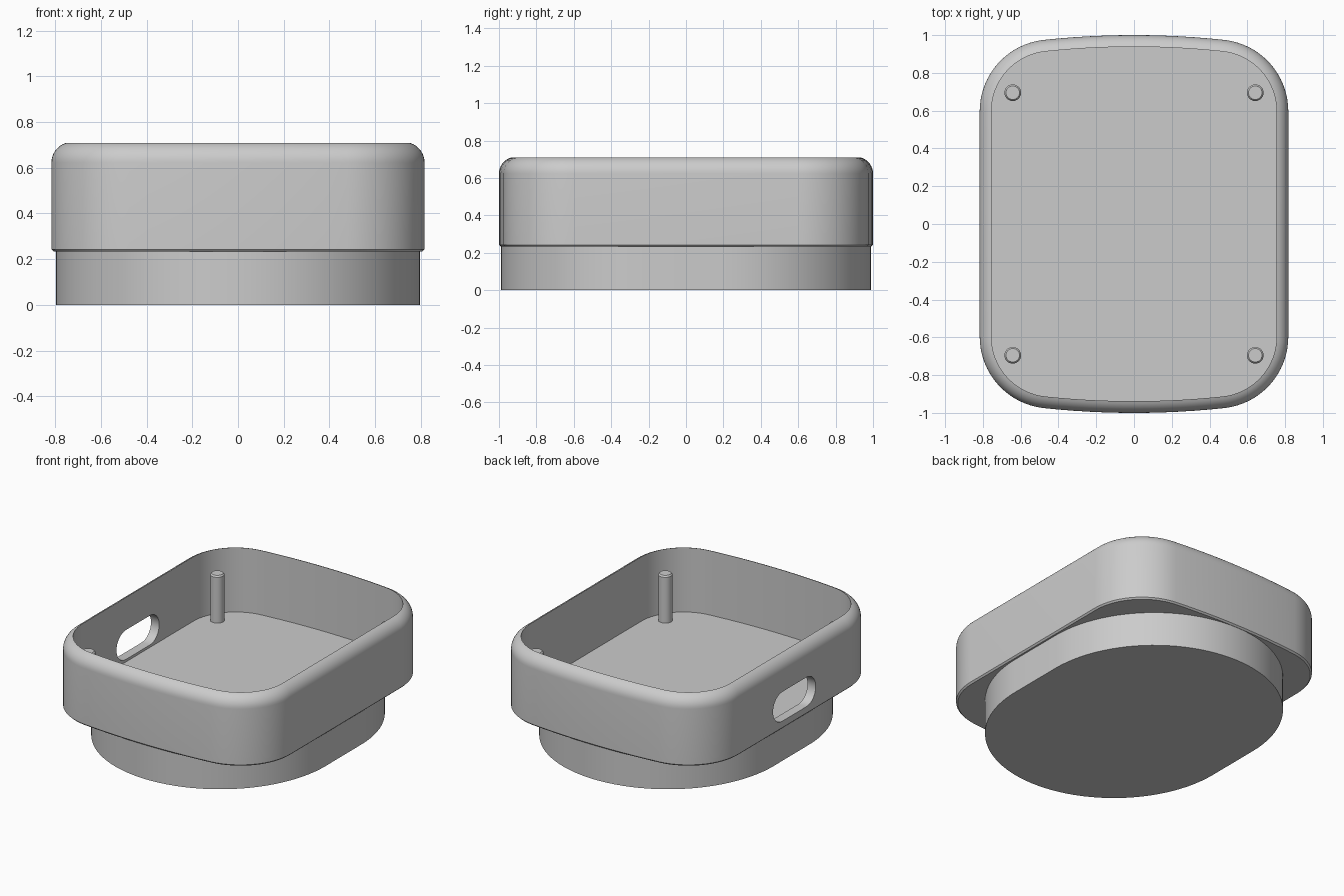
import bpy, bmesh
from math import sin, cos, pi, atan2, sqrt, acos, radians

cube = bpy.data.objects.get("Cube")
if cube:
    bpy.data.objects.remove(cube, do_unlink=True)

# One grey for everything
grey = bpy.data.materials.new("plain grey")
grey.use_nodes = True
color = (0.6, 0.6, 0.6, 1)
grey.diffuse_color = color
next(n for n in grey.node_tree.nodes
     if n.type == 'BSDF_PRINCIPLED').inputs["Base Color"].default_value = color


def arc(cx, cy, r, a0, a1, n):
    steps = [a0 + (a1 - a0) * i / n for i in range(n + 1)]
    return [(cx + r * cos(a), cy + r * sin(a)) for a in steps]


def loft(name, rings):
    """Skin a stack of closed 3D rings and cap both ends."""
    bm = bmesh.new()
    loops = [[bm.verts.new(p) for p in ring] for ring in rings]
    n = len(loops[0])
    for low, high in zip(loops, loops[1:]):
        for i in range(n):
            j = (i + 1) % n
            bm.faces.new((low[i], low[j], high[j], high[i]))
    bm.faces.new(loops[0][::-1])
    bm.faces.new(loops[-1])
    bmesh.ops.recalc_face_normals(bm, faces=bm.faces)
    mesh = bpy.data.meshes.new(name)
    bm.to_mesh(mesh)
    bm.free()
    mesh.materials.append(grey)
    obj = bpy.data.objects.new(name, mesh)
    bpy.context.collection.objects.link(obj)
    return obj


def select_only(obj):
    bpy.ops.object.select_all(action='DESELECT')
    obj.select_set(True)
    bpy.context.view_layer.objects.active = obj


def smooth(obj):
    select_only(obj)
    bpy.ops.object.shade_smooth_by_angle(angle=radians(25))


def tray_ring(inset, z):
    """Rounded rectangle with straight sides and gently bowed ends."""
    half_x, corner, bow = 0.817, 0.38, 4.5
    cx = half_x - corner
    reach = sqrt((bow - corner) ** 2 - cx ** 2)
    cy = 1 - bow + reach
    meet = atan2(reach, cx)
    quarter = arc(cx, cy, corner - inset, 0, meet, 16)
    end = arc(0, 1 - bow, bow - inset, meet, pi - meet, 12)[1:-1]
    half = quarter + end + [(-x, y) for x, y in reversed(quarter)]
    return [(x, y, z) for x, y in half + [(-x, -y) for x, y in half]]


# Tray: chamfered foot, filleted rim, thin wall, sunken floor
wall, fillet, rim_z, floor_z = 0.062, 0.09, 0.623, 0.27
profile = [(0.01, 0.233), (0, 0.243)]
stop = acos(1 - wall / fillet)
for i in range(9):
    a = stop * i / 8
    profile.append((fillet * (1 - cos(a)), rim_z + fillet * sin(a)))
profile.append((wall, floor_z))
tray = loft("tray", [tray_ring(d, z) for d, z in profile])

# Slot through the right wall
slot = (arc(0.13, 0.387, 0.1, -pi / 2, pi / 2, 16)
        + arc(-0.13, 0.387, 0.1, pi / 2, 3 * pi / 2, 16))
cutter = loft("slot_cutter", [[(x, y, z) for y, z in slot] for x in (-0.95, -0.65)])
cutter.hide_render = True
cut = tray.modifiers.new("slot", 'BOOLEAN')
cut.operation = 'DIFFERENCE'
cut.solver = 'EXACT'
cut.object = cutter
select_only(tray)
bpy.ops.object.modifier_apply(modifier=cut.name)
bpy.data.objects.remove(cutter, do_unlink=True)
smooth(tray)

# Base: round-ended pedestal under the tray
oval = arc(0, 0.193, 0.796, 0, pi, 48) + arc(0, -0.193, 0.796, pi, 2 * pi, 48)
smooth(loft("base", [[(x, y, z) for x, y in oval] for z in (0, 0.25)]))

# Four posts with chamfered tips
for x_name, sx in (("left", 1), ("right", -1)):
    for y_name, sy in (("front", -1), ("back", 1)):
        rings = []
        for r, z in ((0.044, 0.26), (0.044, 0.582), (0.036, 0.592)):
            circle = arc(0.642 * sx, 0.695 * sy, r, 0, 2 * pi, 32)[:-1]
            rings.append([(x, y, z) for x, y in circle])
        smooth(loft(f"{y_name}_{x_name}_post", rings))
